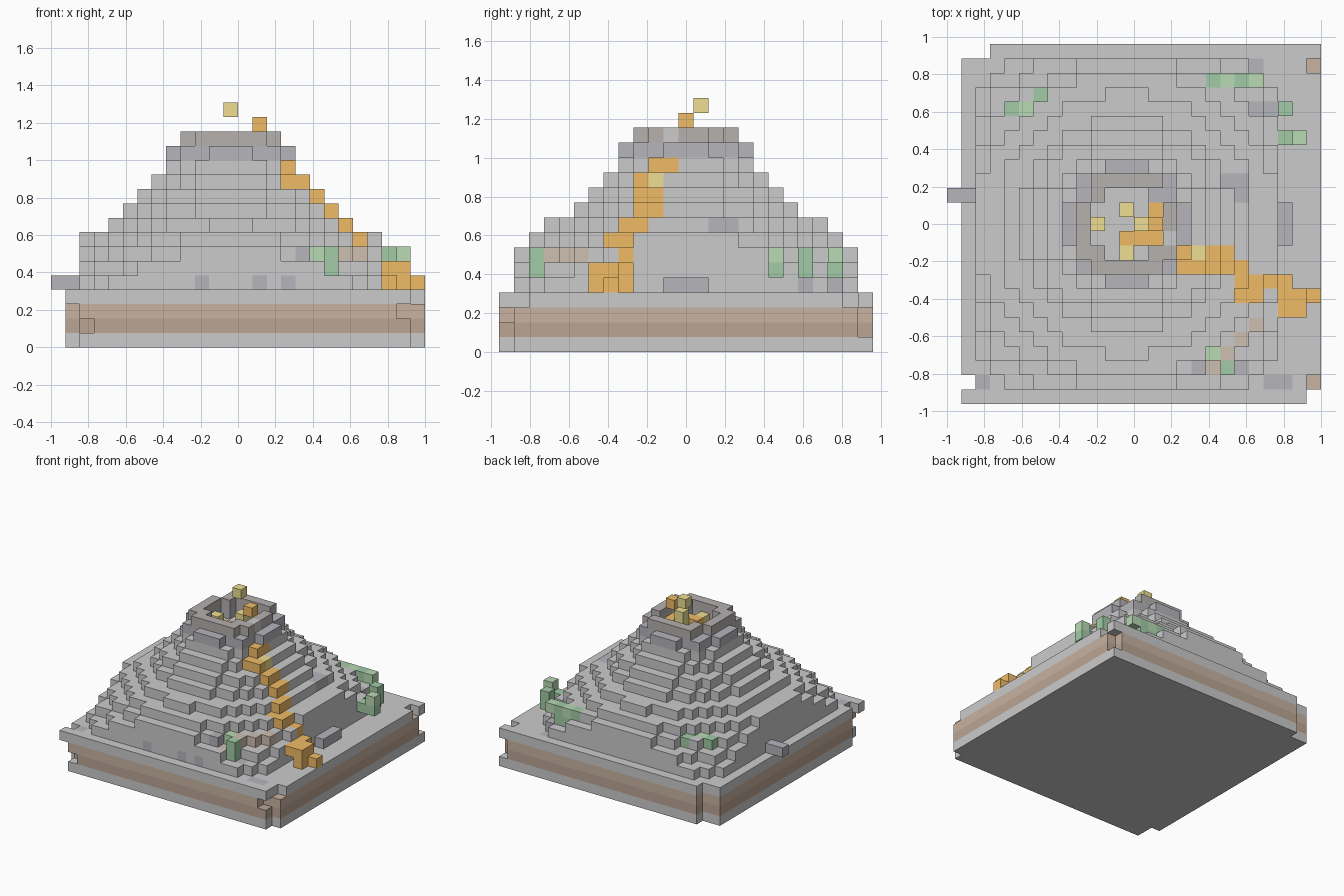
import bpy, bmesh
from mathutils import Vector

if "Cube" in bpy.data.objects:
    bpy.data.objects.remove(bpy.data.objects["Cube"])

S = 2 / 26                      # voxel size
CX, CY = 12, 12                 # summit cell
vox = {}                        # (i, j, layer) -> part name


def put(part, layer, cells):
    for i, j in cells:
        vox[(i, j, layer)] = part


# Square base: stone, two soil bands, stone, with chipped corners
for k, part in enumerate(["stone", "soil_dark", "soil_light", "stone"]):
    put(part, k, [(i, j) for i in range(1, 26) for j in range(25)])
gone = {k: [(25, 0), (1, 1), (1, 24), (2, 24)] for k in range(4)}
gone[0] += [(1, 0)]
gone[1] += [(1, 0), (2, 0)]
gone[2] += [(1, 0), (24, 0), (25, 24)]
gone[1] += [(25, 24)]
gone[3] += [(25, 1), (25, 23)]
for k, cells in gone.items():
    for i, j in cells:
        vox.pop((i, j, k), None)

# Stepped cone: radius in cells for layers 4..14
radii = [14, 12.8, 11.5, 10.45, 9.2, 7.6, 6.5, 5.5, 4.5, 4.3, 3.65]
for n, r in enumerate(radii):
    k = 4 + n
    xmin = 4 if k == 8 else 2
    for i in range(xmin, min(24, 25 - xmin + 0)):
        for j in range(1, 24):
            d = ((i - CX) ** 2 + (j - CY) ** 2) ** 0.5
            if d > r or (k >= 13 and d < 2.4):
                continue
            vox[(i, j, k)] = {13: "dark_stone", 14: "rim"}.get(k, "stone")

# Broken rim
for c in [(9, 9), (15, 9), (9, 14), (15, 14), (14, 14)]:
    vox.pop((c[0], c[1], 14), None)


# Surface patches recolour the topmost voxel of a column
def patch(part, cells):
    for i, j in cells:
        tops = [k for (a, b, k) in vox if a == i and b == j]
        if tops:
            vox[(i, j, max(tops))] = part


patch("light_stone", [(15, 16), (16, 16), (16, 17), (17, 17), (17, 18), (18, 18), (18, 19),
                      (19, 19), (19, 20), (20, 20), (17, 19), (8, 8), (7, 9), (9, 8), (7, 8),
                      (11, 7), (12, 7), (10, 7), (15, 11), (12, 12), (11, 13), (13, 13)])
patch("dark_stone", [(20, 14), (20, 15), (19, 15), (21, 22), (22, 20), (21, 20), (21, 23),
                     (2, 1), (22, 1), (23, 1), (17, 2), (20, 2)])
patch("ash", [(7, 13), (6, 13), (8, 15), (8, 16), (11, 18), (12, 18)])
patch("tan_path", [(18, 2), (19, 3), (20, 4), (21, 5)])
put("dark_stone", 4, [(0, 14), (1, 14), (10, 1), (14, 1), (16, 1), (23, 11), (23, 12), (23, 13)])

# Lava stream down the right side
stream = {
    12: [(16, 10), (16, 11)],
    11: [(16, 9), (16, 10), (17, 9)],
    10: [(17, 9), (18, 9), (17, 10), (18, 10)],
    9: [(18, 9), (19, 9), (18, 10), (19, 10)],
    8: [(19, 9), (20, 9), (20, 8)],
    7: [(20, 7), (21, 7), (20, 8), (21, 8)],
    6: [(22, 8)],
    5: [(23, 6), (24, 6), (23, 7), (24, 7), (23, 8)],
    4: [(24, 6), (24, 7), (25, 7), (23, 8)],
}
for k, cells in stream.items():
    put("lava", k, cells)
put("ember", 11, [(17, 10)])

# Lava pool and flying sparks
put("lava", 13, [(12, 11), (13, 11), (14, 11), (14, 12), (14, 13)])
put("ember", 13, [(10, 12), (12, 10), (13, 12)])
put("ember", 14, [(13, 12)])
put("lava", 15, [(14, 12)])
put("ember", 16, [(12, 13)])

# Bushes
put("bush_dark", 5, [(19, 2), (23, 20), (23, 18), (19, 22), (20, 22), (7, 21)])
put("bush_dark", 6, [(19, 2), (17, 3), (23, 20), (18, 22), (20, 22), (4, 20), (6, 21), (8, 21)])
put("bush_light", 6, [(18, 3), (24, 18), (19, 22), (21, 22), (5, 20)])
put("bush_dark", 5, [(24, 18)])

# One mesh per part, exposed faces only
colors = {
    "stone": None,
    "soil_dark": (0.50, 0.38, 0.30), "soil_light": (0.58, 0.45, 0.36),
    "dark_stone": (0.46, 0.46, 0.50), "light_stone": (0.65, 0.66, 0.67),
    "rim": (0.46, 0.44, 0.43), "ash": (0.55, 0.53, 0.53), "tan_path": (0.62, 0.52, 0.44),
    "lava": (0.87, 0.50, 0.13), "ember": (0.86, 0.74, 0.29),
    "bush_dark": (0.36, 0.60, 0.38), "bush_light": (0.49, 0.70, 0.46),
}
AXES = [Vector(v) for v in ((1, 0, 0), (0, 1, 0), (0, 0, 1))]
for part, col in colors.items():
    bm = bmesh.new()
    for (i, j, k), name in vox.items():
        if name != part:
            continue
        c = Vector((i + 0.5 - 13, j + 0.5 - 12.5, k + 0.5))
        for a in range(3):
            for s in (1, -1):
                n = AXES[a] * s
                if (i + int(n.x), j + int(n.y), k + int(n.z)) in vox:
                    continue
                u, v = AXES[(a + 1) % 3] * s, AXES[(a + 2) % 3]
                bm.faces.new([bm.verts.new((c + (n + u * p + v * q) / 2) * S)
                              for p, q in ((-1, -1), (1, -1), (1, 1), (-1, 1))])
    bmesh.ops.remove_doubles(bm, verts=bm.verts, dist=1e-4)
    me = bpy.data.meshes.new(part)
    bm.to_mesh(me)
    bm.free()
    bpy.context.collection.objects.link(bpy.data.objects.new(part, me))
    if col:
        mat = bpy.data.materials.new(part)
        mat.diffuse_color = (*col, 1)
        mat.use_nodes = True
        mat.node_tree.nodes["Principled BSDF"].inputs["Base Color"].default_value = mat.diffuse_color
        me.materials.append(mat)
